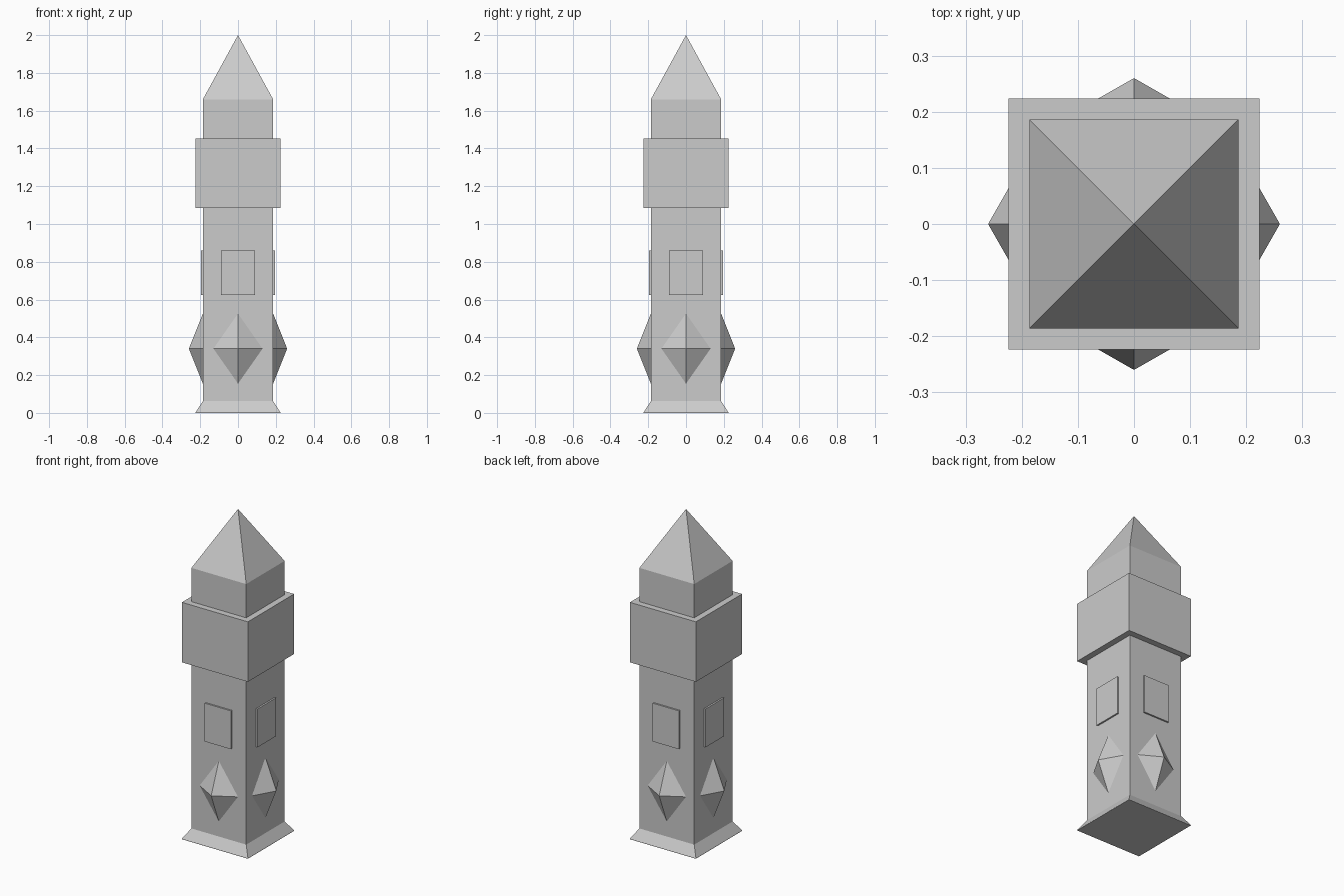
import bpy
from math import pi
from mathutils import Matrix

if "Cube" in bpy.data.objects:
    bpy.data.objects.remove(bpy.data.objects["Cube"])


def make(name, verts, faces):
    mesh = bpy.data.meshes.new(name)
    mesh.from_pydata(verts, [], faces)
    mesh.update()
    obj = bpy.data.objects.new(name, mesh)
    bpy.context.collection.objects.link(obj)
    return obj


def square_tower(name, profile, apex=None):
    """Stack square rings (half width, z), closed below, flat or pointed above."""
    verts, faces = [], [(3, 2, 1, 0)]
    for h, z in profile:
        verts += [(-h, -h, z), (h, -h, z), (h, h, z), (-h, h, z)]
    for r in range(len(profile) - 1):
        a = r * 4
        faces += [(a + i, a + (i + 1) % 4, a + 4 + (i + 1) % 4, a + 4 + i) for i in range(4)]
    top = len(verts) - 4
    if apex is None:
        faces.append(tuple(range(top, top + 4)))
    else:
        verts.append((0, 0, apex))
        faces += [(top + i, top + (i + 1) % 4, top + 4) for i in range(4)]
    return make(name, verts, faces)


HALF = 0.186

# Shaft with flared foot and pyramid roof
square_tower("shaft", [(0.224, 0), (0.224, 0.004), (HALF, 0.062), (HALF, 1.66)], apex=2.0)

# Wide block near the top
square_tower("upper_block", [(0.224, 1.085), (0.224, 1.453)])

# Raised panel and diamond stud on each of the four sides
for i, side in enumerate(("front", "right", "back", "left")):
    turn = Matrix.Rotation(i * pi / 2, 4, 'Z')

    w, z0, z1, y0, y1 = 0.089, 0.625, 0.86, -0.196, -0.18
    panel = make(side + "_panel",
                 [(x, y, z) for y in (y0, y1) for x, z in ((-w, z0), (w, z0), (w, z1), (-w, z1))],
                 [(0, 1, 2, 3), (7, 6, 5, 4)] + [(j, j + 4, (j + 1) % 4 + 4, (j + 1) % 4) for j in range(4)])
    panel.data.transform(turn)

    stud = make(side + "_stud",
                [(0.13, -HALF, 0.34), (0, -HALF, 0.526), (-0.13, -HALF, 0.34), (0, -HALF, 0.155), (0, -0.26, 0.34)],
                [(j, (j + 1) % 4, 4) for j in range(4)] + [(3, 2, 1, 0)])
    stud.data.transform(turn)
